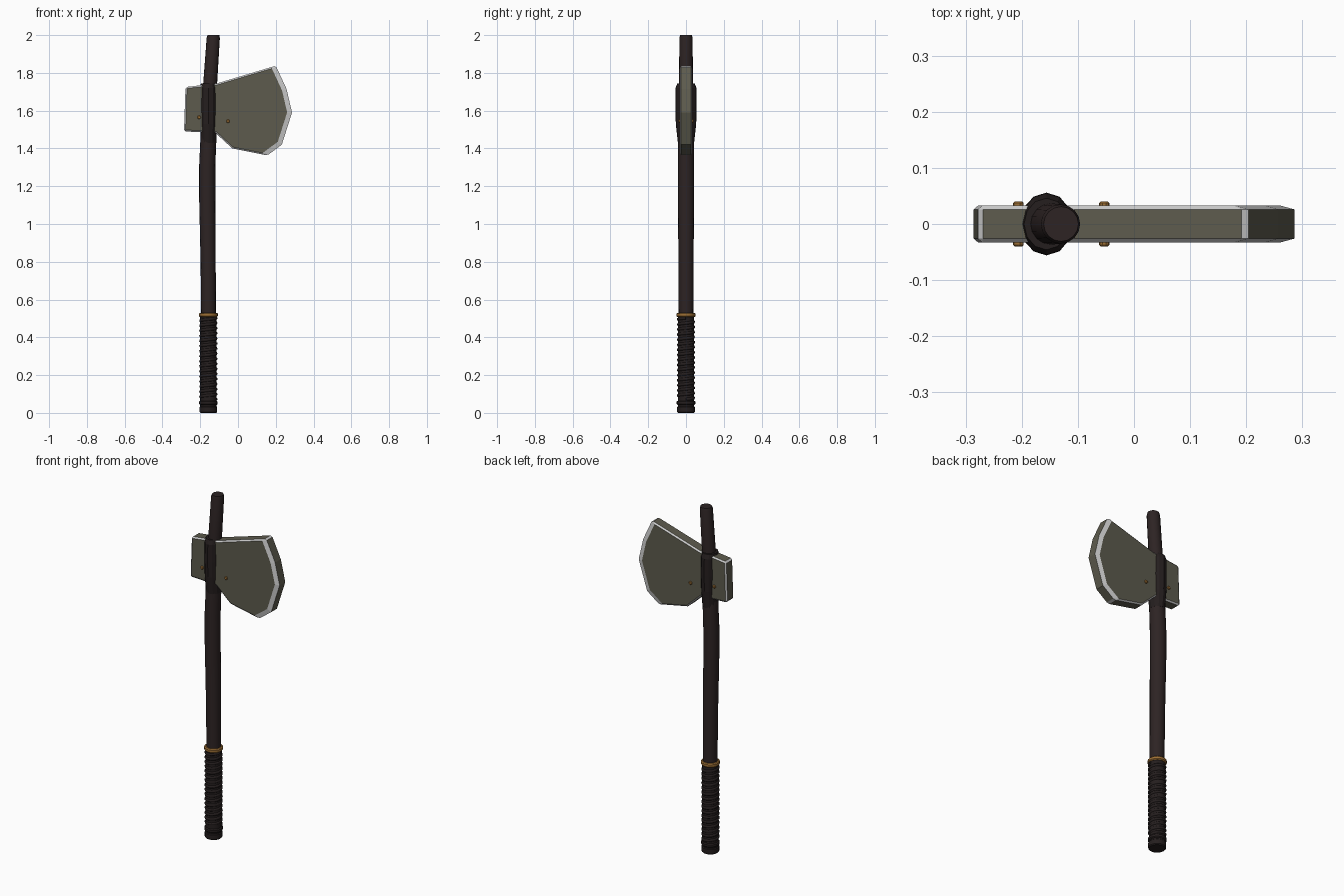
import bpy
import bmesh
from math import sin, cos, pi, radians
from mathutils import Vector

cube = bpy.data.objects.get("Cube")
if cube:
    bpy.data.objects.remove(cube)


def material(name, rgb):
    m = bpy.data.materials.new(name)
    m.use_nodes = True
    m.diffuse_color = (*rgb, 1)
    node = next(n for n in m.node_tree.nodes if n.type == "BSDF_PRINCIPLED")
    node.inputs["Base Color"].default_value = (*rgb, 1)
    node.inputs["Roughness"].default_value = 0.7
    return m


WOOD = material("dark wood", (0.026, 0.017, 0.017))
LEATHER = material("black leather", (0.018, 0.013, 0.013))
STEEL = material("olive steel", (0.11, 0.105, 0.075))
EDGE = material("bright edge", (0.62, 0.62, 0.62))
COPPER = material("copper", (0.34, 0.16, 0.035))


def add_object(name, bm, *mats):
    bmesh.ops.recalc_face_normals(bm, faces=bm.faces)
    mesh = bpy.data.meshes.new(name)
    bm.to_mesh(mesh)
    bm.free()
    ob = bpy.data.objects.new(name, mesh)
    bpy.context.collection.objects.link(ob)
    for m in mats:
        mesh.materials.append(m)
    return ob


def smooth(ob, angle=40):
    bpy.ops.object.select_all(action="DESELECT")
    ob.select_set(True)
    bpy.context.view_layer.objects.active = ob
    bpy.ops.object.shade_smooth_by_angle(angle=radians(angle))


def tube(name, stations, sides, mat):
    """Closed tube through rings given as (centre x, z, radius x, radius y)."""
    bm = bmesh.new()
    rings = []
    for cx, z, rx, ry in stations:
        angles = [2 * pi * i / sides for i in range(sides)]
        rings.append([bm.verts.new((cx + rx * cos(a), ry * sin(a), z)) for a in angles])
    for low, high in zip(rings, rings[1:]):
        for i in range(sides):
            j = (i + 1) % sides
            bm.faces.new((low[i], low[j], high[j], high[i]))
    bm.faces.new(rings[0])
    bm.faces.new(rings[-1])
    return add_object(name, bm, mat)


# Slightly bent shaft
path = [(-0.157, 0.02, 0.038), (-0.156, 0.52, 0.039), (-0.158, 0.8, 0.04),
        (-0.163, 1.15, 0.043), (-0.163, 1.3, 0.043), (-0.157, 1.45, 0.042),
        (-0.149, 1.72, 0.037), (-0.131, 1.985, 0.035), (-0.13, 2.0, 0.031)]
smooth(tube("shaft", [(x, z, r, r) for x, z, r in path], 16, WOOD))

# Faceted leather sleeve around the head
sleeve = [(1.43, 0.041, 0.043), (1.53, 0.046, 0.054), (1.62, 0.047, 0.056),
          (1.72, 0.046, 0.055), (1.745, 0.04, 0.046)]
tube("head_sleeve", [(-0.156, z, rx, ry) for z, rx, ry in sleeve], 12, LEATHER)

# Grip: end cap, band, core, spiral wrap and ring
GX = -0.157


def band(name, z0, z1, r, mat, chamfer=0.005):
    rings = [(z0, r - chamfer), (z0 + chamfer, r), (z1 - chamfer, r), (z1, r - chamfer)]
    smooth(tube(name, [(GX, z, q, q) for z, q in rings], 20, mat))


band("end_cap", 0, 0.036, 0.047, LEATHER)
band("end_band", 0.042, 0.064, 0.049, LEATHER)
band("grip_core", 0.02, 0.515, 0.043, LEATHER)
band("copper_ring", 0.507, 0.53, 0.05, COPPER)

turns, steps = 16, 14
curve = bpy.data.curves.new("grip_wrap", "CURVE")
curve.dimensions = "3D"
curve.bevel_depth = 0.009
curve.bevel_resolution = 1
curve.use_fill_caps = True
spline = curve.splines.new("POLY")
count = turns * steps
spline.points.add(count)
for i, p in enumerate(spline.points):
    a = 2 * pi * i / steps
    p.co = (GX + 0.04 * cos(a), 0.04 * sin(a), 0.072 + 0.43 * i / count, 1)
curve.materials.append(LEATHER)
wrap = bpy.data.objects.new("grip_wrap", curve)
bpy.context.collection.objects.link(wrap)
bpy.ops.object.select_all(action="DESELECT")
wrap.select_set(True)
bpy.context.view_layer.objects.active = wrap
bpy.ops.object.convert(target="MESH")

# Axe head: outline clockwise from the upper poll corner, as x, z
outline = [Vector(p) for p in (
    (-0.278, 1.725), (-0.11, 1.745), (0.2, 1.838), (0.257, 1.715), (0.286, 1.59),
    (0.232, 1.42), (0.155, 1.363), (-0.03, 1.4), (-0.12, 1.483), (-0.286, 1.49))]
CUTTING = range(2, 6)      # edges along the blade's cutting side
CHAMFERED = (0, 2, 6, 9)   # sharp corners
n = len(outline)


def inset_corner(i):
    """Corner i moved inward by the bevel widths of its two edges."""
    d0 = (outline[i] - outline[i - 1]).normalized()
    d1 = (outline[(i + 1) % n] - outline[i]).normalized()
    w0 = 0.025 if (i - 1) % n in CUTTING else 0.008
    w1 = 0.025 if i in CUTTING else 0.008
    cross = d0.x * d1.y - d0.y * d1.x
    return outline[i] + (d0 * w1 - d1 * w0) / cross


bm = bmesh.new()
rims, faces = [], []
for side in (-1, 1):
    rim, inner = [], []
    for i in range(n):
        p = outline[i]
        pts = [p]
        if i in CHAMFERED:
            ends = (outline[i - 1], outline[(i + 1) % n])
            pts = [p + (e - p).normalized() * 0.009 for e in ends]
        rim.append([bm.verts.new((q.x, side * 0.026, q.y)) for q in pts])
        q = inset_corner(i)
        inner.append(bm.verts.new((q.x, side * 0.033, q.y)))
    bm.faces.new(inner)
    for i in range(n):
        j = (i + 1) % n
        bm.faces.new((rim[i][-1], rim[j][0], inner[j], inner[i])).material_index = 1
        if len(rim[i]) == 2:
            bm.faces.new((*rim[i], inner[i])).material_index = 1
    rims.append(rim)
front, back = rims
for i in range(n):
    j = (i + 1) % n
    bm.faces.new((front[i][-1], front[j][0], back[j][0], back[i][-1]))
    if len(front[i]) == 2:
        bm.faces.new((*front[i], *reversed(back[i]))).material_index = 1
add_object("axe_head", bm, STEEL, EDGE)

# Copper rivets through the head
for name, x, z in (("poll_rivet", -0.206, 1.565), ("blade_rivet", -0.053, 1.545)):
    bpy.ops.mesh.primitive_cylinder_add(vertices=10, radius=0.01, depth=0.08,
                                        location=(x, 0, z), rotation=(pi / 2, 0, 0))
    rivet = bpy.context.object
    rivet.name = name
    rivet.data.materials.append(COPPER)
    bevel = rivet.modifiers.new("rounded rim", "BEVEL")
    bevel.width = 0.003
